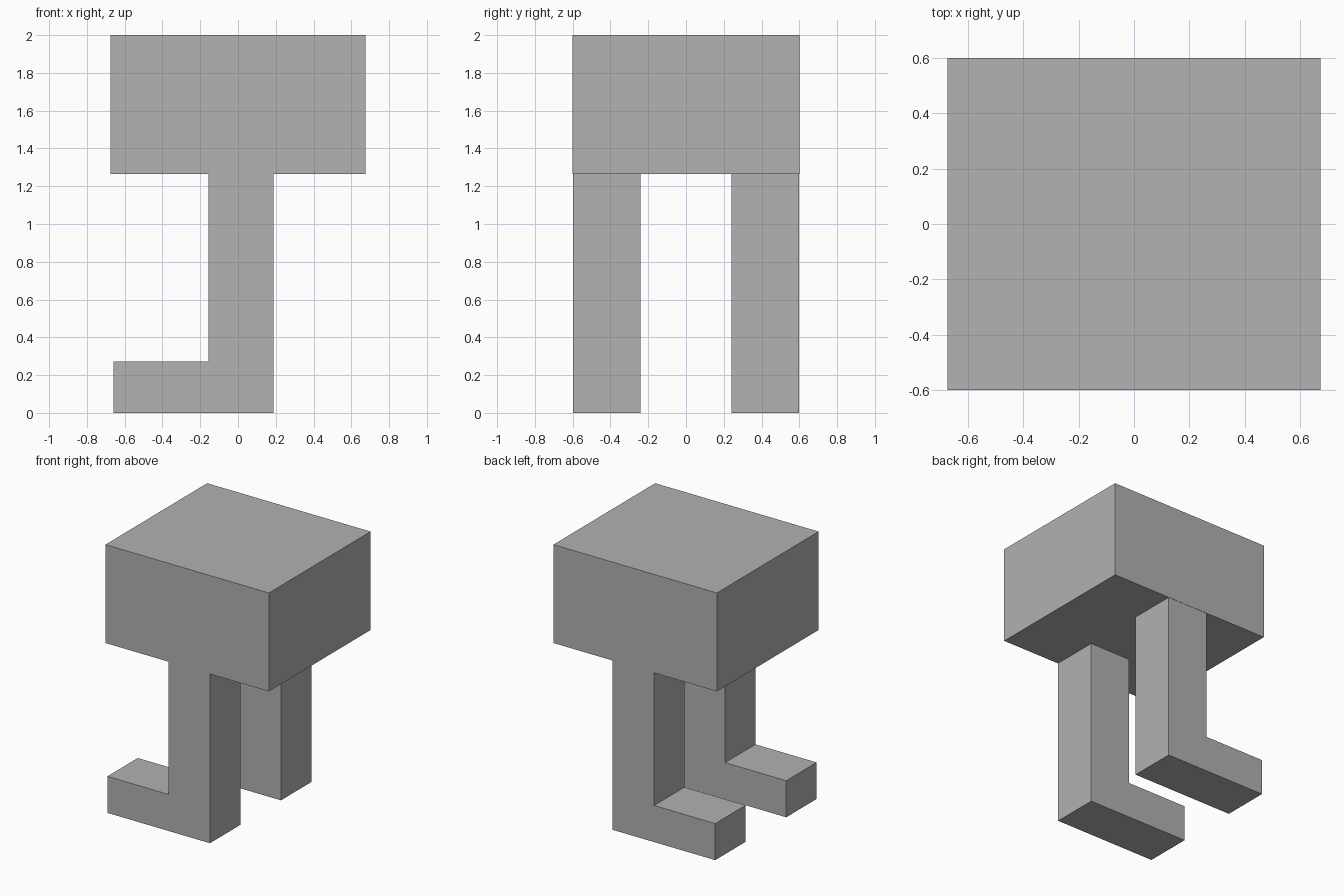
import bpy
import bmesh

cube = bpy.data.objects.get("Cube")
if cube:
    bpy.data.objects.remove(cube, do_unlink=True)

# Single flat grey
GREY = (0.445, 0.445, 0.445, 1.0)
grey = bpy.data.materials.new("plain grey")
grey.use_nodes = True
grey.diffuse_color = GREY
grey.node_tree.nodes["Principled BSDF"].inputs["Base Color"].default_value = GREY


def extrude_profile(name, profile, y_front, y_back):
    """Solid made by sweeping an x-z outline from y_front to y_back."""
    bm = bmesh.new()
    face = bm.faces.new([bm.verts.new((x, y_front, z)) for x, z in profile])
    swept = bmesh.ops.extrude_face_region(bm, geom=[face])["geom"]
    verts = [g for g in swept if isinstance(g, bmesh.types.BMVert)]
    bmesh.ops.translate(bm, verts=verts, vec=(0, y_back - y_front, 0))
    bmesh.ops.recalc_face_normals(bm, faces=bm.faces)
    mesh = bpy.data.meshes.new(name)
    bm.to_mesh(mesh)
    bm.free()
    mesh.materials.append(grey)
    obj = bpy.data.objects.new(name, mesh)
    bpy.context.collection.objects.link(obj)
    return obj


# Block body
BODY_BOTTOM = 1.265
body = [(-0.675, BODY_BOTTOM), (0.675, BODY_BOTTOM), (0.675, 2.0), (-0.675, 2.0)]
extrude_profile("body", body, -0.6, 0.6)

# L-shaped legs, each with a foot pointing to -x
leg = [(-0.66, 0), (0.187, 0), (0.187, BODY_BOTTOM),
       (-0.155, BODY_BOTTOM), (-0.155, 0.273), (-0.66, 0.273)]
for name, side in (("front_leg", -1), ("back_leg", 1)):
    extrude_profile(name, leg, side * 0.598, side * 0.24)
